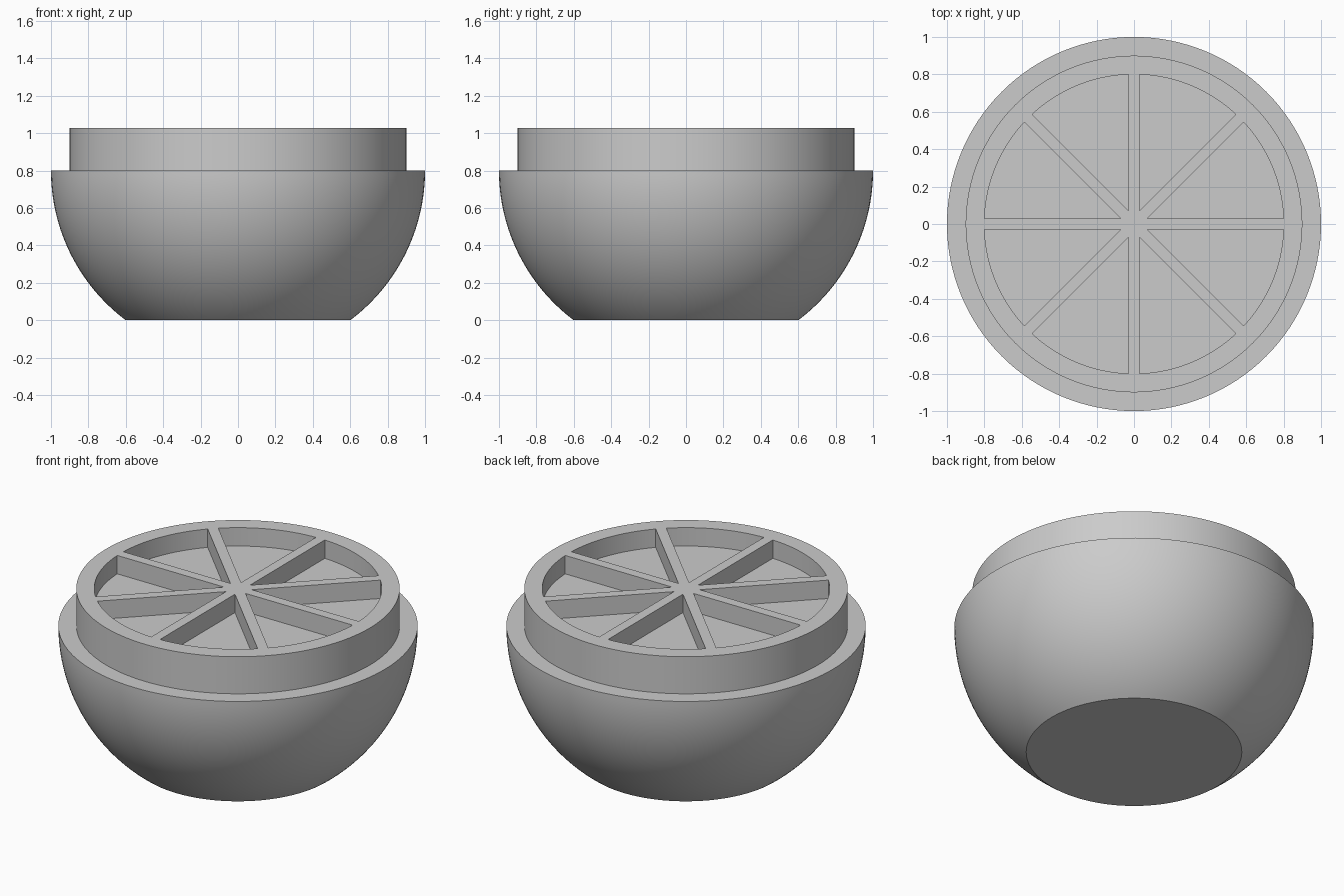
import bpy, bmesh
from math import sin, cos, pi, asin, radians

default = bpy.data.objects.get("Cube")
if default:
    bpy.data.objects.remove(default, do_unlink=True)

SEGMENTS = 128
RIM_Z, TOP_Z, FLOOR_Z = 0.8, 1.028, 0.915
COLLAR_R, POCKET_R, SPOKE_HALF = 0.9, 0.8, 0.03
SPOKES = 8

grey = bpy.data.materials.new("plain grey")
grey.use_nodes = True
COLOUR = (0.6, 0.6, 0.6, 1)
grey.diffuse_color = COLOUR
grey.node_tree.nodes["Principled BSDF"].inputs["Base Color"].default_value = COLOUR


def make_object(name, bm):
    bmesh.ops.recalc_face_normals(bm, faces=bm.faces)
    mesh = bpy.data.meshes.new(name)
    bm.to_mesh(mesh)
    bm.free()
    mesh.materials.append(grey)
    obj = bpy.data.objects.new(name, mesh)
    bpy.context.collection.objects.link(obj)
    return obj


def lathe(name, profile):
    """Solid of revolution with flat end caps."""
    bm = bmesh.new()
    rings = [[bm.verts.new((r * cos(2 * pi * i / SEGMENTS), r * sin(2 * pi * i / SEGMENTS), z))
              for i in range(SEGMENTS)] for r, z in profile]
    for low, high in zip(rings, rings[1:]):
        for i in range(SEGMENTS):
            j = (i + 1) % SEGMENTS
            bm.faces.new((low[i], low[j], high[j], high[i]))
    bm.faces.new(rings[0][::-1])
    bm.faces.new(rings[-1])
    return make_object(name, bm)


def pocket_cutter():
    """One wedge-shaped prism between each pair of spokes."""
    bm = bmesh.new()
    step = 2 * pi / SPOKES
    trim = asin(SPOKE_HALF / POCKET_R)
    tip = SPOKE_HALF / sin(step / 2)
    arc = 20
    for k in range(SPOKES):
        start = k * step
        middle = start + step / 2
        outline = [(tip * cos(middle), tip * sin(middle))]
        for i in range(arc + 1):
            a = start + trim + (step - 2 * trim) * i / arc
            outline.append((POCKET_R * cos(a), POCKET_R * sin(a)))
        face = bm.faces.new([bm.verts.new((x, y, FLOOR_Z)) for x, y in outline])
        top = bmesh.ops.extrude_face_region(bm, geom=[face])["geom"]
        bmesh.ops.translate(bm, vec=(0, 0, 0.3),
                            verts=[v for v in top if isinstance(v, bmesh.types.BMVert)])
    return make_object("pocket_cutter", bm)


# Spherical bowl with a flat base, a ledge and a raised collar
base_angle = asin(RIM_Z)
curve = [base_angle * (1 - i / 32) for i in range(33)]
profile = [(cos(a), RIM_Z - sin(a)) for a in curve]
profile += [(COLLAR_R, RIM_Z), (COLLAR_R, TOP_Z)]
body = lathe("bowl_with_spoked_top", profile)

# Sunken pockets that leave the rim and spokes standing
cutter = pocket_cutter()
cut = body.modifiers.new("pockets", 'BOOLEAN')
cut.operation = 'DIFFERENCE'
cut.solver = 'EXACT'
cut.object = cutter
bpy.ops.object.select_all(action='DESELECT')
body.select_set(True)
bpy.context.view_layer.objects.active = body
bpy.ops.object.modifier_apply(modifier=cut.name)
bpy.data.objects.remove(cutter, do_unlink=True)

bpy.ops.object.shade_smooth_by_angle(angle=radians(30))
